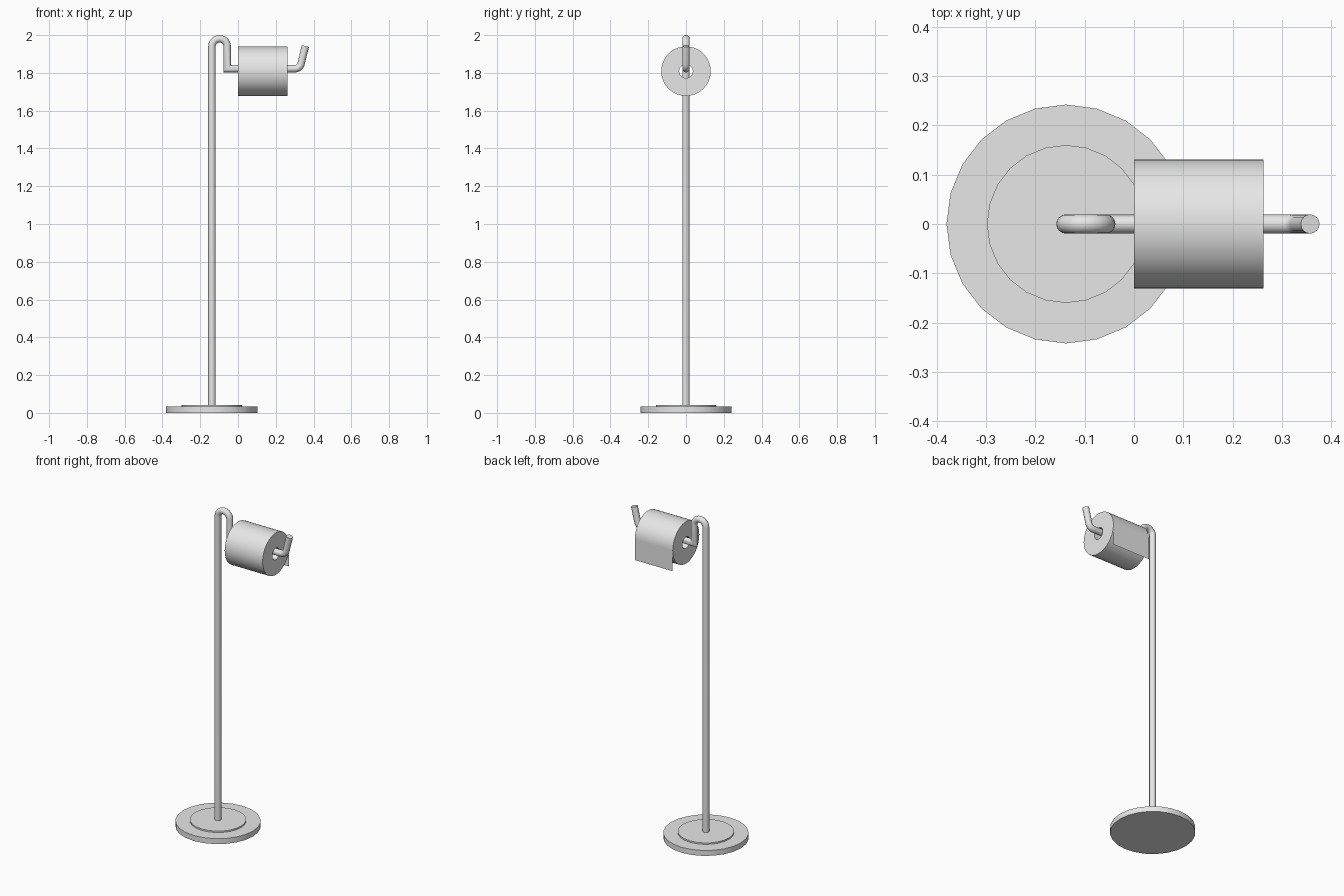
import bpy, bmesh, math
from mathutils import Matrix, Vector

cube = bpy.data.objects.get("Cube")
if cube:
    bpy.data.objects.remove(cube, do_unlink=True)

grey = bpy.data.materials.new("light_grey")
grey.use_nodes = True
grey.diffuse_color = (0.8, 0.8, 0.8, 1)
grey.node_tree.nodes["Principled BSDF"].inputs["Base Color"].default_value = (0.8, 0.8, 0.8, 1)

TUBE_R = 0.0195
POLE_X = -0.138
BAR_Z = 1.822
ROLL_Z = 1.809
ROLL_R = 0.131
ROLL_LEN = 0.262


def finish(name, bm, recalc=True):
    if recalc:
        bmesh.ops.recalc_face_normals(bm, faces=bm.faces)
    mesh = bpy.data.meshes.new(name)
    bm.to_mesh(mesh)
    bm.free()
    mesh.materials.append(grey)
    obj = bpy.data.objects.new(name, mesh)
    bpy.context.collection.objects.link(obj)
    bpy.ops.object.select_all(action="DESELECT")
    obj.select_set(True)
    bpy.context.view_layer.objects.active = obj
    bpy.ops.object.shade_smooth_by_angle(angle=math.radians(35))
    return obj


def disc(name, radius, bottom, top):
    bm = bmesh.new()
    place = Matrix.Translation((POLE_X, 0, (bottom + top) / 2))
    bmesh.ops.create_cone(bm, cap_ends=True, segments=24, radius1=radius,
                          radius2=radius, depth=top - bottom, matrix=place)
    finish(name, bm)


def arc(cx, cz, radius, start, end, steps):
    angles = [math.radians(start + (end - start) * i / steps) for i in range(steps + 1)]
    return [Vector((cx + radius * math.cos(a), 0, cz + radius * math.sin(a))) for a in angles]


def bridge(bm, a, b):
    for i in range(len(a)):
        j = (i + 1) % len(a)
        bm.faces.new((a[i], a[j], b[j], b[i]))


def tube(name, path, radius, sides=16):
    """Sweep a circle along a path in the XZ plane with mitred corners."""
    bm = bmesh.new()
    rings = []
    for i, p in enumerate(path):
        before = (p - path[i - 1]).normalized() if i else None
        after = (path[i + 1] - p).normalized() if i < len(path) - 1 else None
        before, after = before or after, after or before
        tangent = (before + after).normalized()
        normal = Vector((-tangent.z, 0, tangent.x)) / tangent.dot(after)
        ring = []
        for k in range(sides):
            a = math.tau * k / sides
            ring.append(bm.verts.new(p + radius * (normal * math.cos(a)
                                                   + Vector((0, math.sin(a), 0)))))
        rings.append(ring)
    for a, b in zip(rings, rings[1:]):
        bridge(bm, a, b)
    bm.faces.new(rings[0])
    bm.faces.new(rings[-1])
    finish(name, bm)


# Stepped round base
disc("base_plate", 0.242, 0, 0.034)
disc("base_step", 0.16, 0.03, 0.043)

# One bent tube: pole, top loop, roll bar and upturned hook
path = [Vector((POLE_X, 0, 0.04))]
path += arc(-0.0975, 1.94, 0.0405, 180, 0, 12)
path.append(Vector((-0.057, 0, BAR_Z)))
path += arc(0.30, BAR_Z + 0.035, 0.035, -90, -14, 7)
path.append(Vector((0.357, 0, 1.942)))
tube("bent_pole", path, TUBE_R)

# Hollow paper roll lying along x
bm = bmesh.new()
loops = []
for x, r in ((0, ROLL_R), (ROLL_LEN, ROLL_R), (ROLL_LEN, 0.036), (0, 0.036)):
    loops.append([bm.verts.new((x, r * math.cos(math.tau * k / 48),
                                ROLL_Z + r * math.sin(math.tau * k / 48))) for k in range(48)])
for i in range(4):
    bridge(bm, loops[i], loops[(i + 1) % 4])
finish("paper_roll", bm)

# Loose sheet hanging from the back of the roll
bm = bmesh.new()
y = ROLL_R
corners = [(0, y, 1.68), (0, y, ROLL_Z), (ROLL_LEN, y, ROLL_Z), (ROLL_LEN, y, 1.68)]
bm.faces.new([bm.verts.new(c) for c in corners])
finish("loose_sheet", bm, recalc=False)
